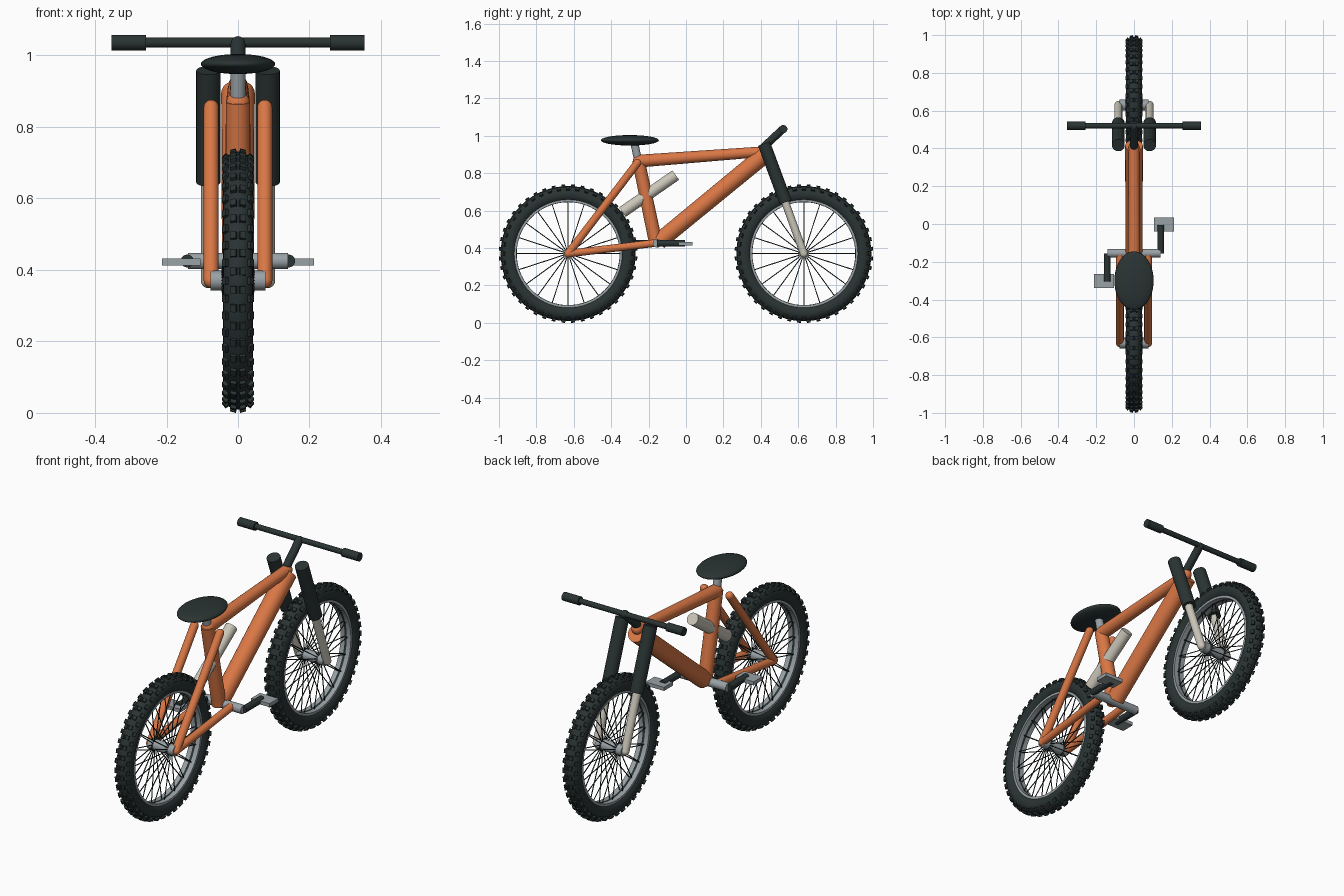
import bpy, bmesh, math
from mathutils import Vector, Matrix

if "Cube" in bpy.data.objects:
    bpy.data.objects.remove(bpy.data.objects["Cube"])


def material(name, rgb):
    m = bpy.data.materials.new(name)
    m.diffuse_color = (*rgb, 1)
    m.use_nodes = True
    m.node_tree.nodes["Principled BSDF"].inputs["Base Color"].default_value = m.diffuse_color
    return m


ORANGE = material("frame orange", (0.70, 0.185, 0.060))
DARK = material("rubber dark", (0.023, 0.033, 0.033))
GREY = material("metal grey", (0.32, 0.36, 0.38))
PALE = material("pale alloy", (0.60, 0.57, 0.49))


def finish(name, bm, mat, angle=40):
    me = bpy.data.meshes.new(name)
    bmesh.ops.recalc_face_normals(bm, faces=bm.faces[:])
    bm.to_mesh(me)
    bm.free()
    ob = bpy.data.objects.new(name, me)
    bpy.context.collection.objects.link(ob)
    me.materials.append(mat)
    bpy.ops.object.select_all(action='DESELECT')
    ob.select_set(True)
    bpy.context.view_layer.objects.active = ob
    bpy.ops.object.shade_smooth_by_angle(angle=math.radians(angle))
    return ob


def add_tube(bm, a, b, r1, r2=None, seg=24, round_ends=False):
    a, b = Vector(a), Vector(b)
    d = b - a
    r2 = r1 if r2 is None else r2
    rot = d.to_track_quat('Z', 'Y').to_matrix().to_4x4()
    bmesh.ops.create_cone(bm, cap_ends=True, segments=seg, radius1=r1, radius2=r2,
                          depth=d.length, matrix=Matrix.Translation((a + b) / 2) @ rot)
    if round_ends:
        for p, r in ((a, r1), (b, r2)):
            bmesh.ops.create_uvsphere(bm, u_segments=seg, v_segments=12, radius=r,
                                      matrix=Matrix.Translation(p) @ rot)


def tube(name, a, b, r1, mat, r2=None, round_ends=False):
    bm = bmesh.new()
    add_tube(bm, a, b, r1, r2, round_ends=round_ends)
    return finish(name, bm, mat)


def lathe(name, profile, centre, mat, steps=72):
    # closed (x, radius) profile spun about the x axis
    bm = bmesh.new()
    vs = [bm.verts.new((x, 0, r)) for x, r in profile]
    es = [bm.edges.new((vs[i], vs[(i + 1) % len(vs)])) for i in range(len(vs))]
    bmesh.ops.spin(bm, geom=vs + es, cent=(0, 0, 0), axis=(1, 0, 0),
                   angle=math.tau, steps=steps, use_duplicate=False)
    bmesh.ops.remove_doubles(bm, verts=bm.verts[:], dist=1e-5)
    bmesh.ops.translate(bm, verts=bm.verts[:], vec=centre)
    return finish(name, bm, mat)


def wheel(prefix, y):
    c = Vector((0, y, 0.37))
    # tyre and rim
    tyre = [(0.042 * math.cos(i * math.tau / 20), 0.318 + 0.043 * math.sin(i * math.tau / 20))
            for i in range(20)]
    lathe(prefix + "_tyre", tyre, c, DARK)
    lathe(prefix + "_rim", [(-0.03, 0.276), (0.03, 0.276), (0.03, 0.292), (-0.03, 0.292)], c, GREY)
    # tread knobs, staggered centre and shoulder rows
    bm = bmesh.new()
    n = 44
    for i in range(n):
        for tilt, shift in ((-50, 0), (50, 0), (-16, 0.5), (16, 0.5)):
            t = math.radians(tilt)
            m = (Matrix.Translation(c) @ Matrix.Rotation((i + shift) * math.tau / n, 4, 'X')
                 @ Matrix.Translation((0, 0, 0.318)) @ Matrix.Rotation(t, 4, 'Y')
                 @ Matrix.Translation((0, 0, 0.0445)) @ Matrix.Diagonal((0.017, 0.021, 0.015, 1)))
            bmesh.ops.create_cube(bm, size=1, matrix=m)
    finish(prefix + "_tread_knobs", bm, DARK)
    # spokes
    bm = bmesh.new()
    for i in range(20):
        a = i * math.tau / 20
        d = Vector((0, math.cos(a), math.sin(a)))
        for s in (-1, 1):
            add_tube(bm, c + d * 0.018 + Vector((s * 0.045, 0, 0)),
                     c + d * 0.28 + Vector((s * 0.008, 0, 0)), 0.0026, seg=6)
    finish(prefix + "_spokes", bm, DARK)
    # hub
    tube(prefix + "_hub", c - Vector((0.077, 0, 0)), c + Vector((0.077, 0, 0)), 0.028, GREY)


wheel("rear_wheel", -0.63)
wheel("front_wheel", 0.63)

# main frame tubes
tube("down_tube", (0, -0.145, 0.435), (0, 0.415, 0.895), 0.045, ORANGE, 0.047)
tube("top_tube", (0, -0.25, 0.865), (0, 0.41, 0.915), 0.034, ORANGE, 0.028, True)
tube("seat_tube", (0, -0.16, 0.42), (0, -0.255, 0.87), 0.036, ORANGE, 0.034)

# rear stays and fork legs on both sides
for s, side in ((-1, "left"), (1, "right")):
    x = s * 0.075
    tube(side + "_seat_stay", (x, -0.63, 0.37), (x, -0.26, 0.855), 0.021, ORANGE, round_ends=True)
    tube(side + "_chain_stay", (x, -0.63, 0.37), (x, -0.16, 0.427), 0.020, ORANGE, round_ends=True)
    x = s * 0.083
    tube(side + "_fork_upper", (x, 0.533, 0.645), (x, 0.417, 0.958), 0.034, DARK)
    tube(side + "_fork_lower", (x, 0.63, 0.37), (x, 0.525, 0.66), 0.021, PALE, round_ends=True)
    # grips
    tube(side + "_grip", (s * 0.258, 0.52, 1.036), (s * 0.354, 0.52, 1.036), 0.022, DARK)
    # crank arm and pedal
    y_end = -0.155 + s * 0.15
    tube(side + "_crank", (s * 0.142, -0.155, 0.425), (s * 0.142, y_end, 0.425), 0.018, DARK)
    bm = bmesh.new()
    bmesh.ops.create_cube(bm, size=1, matrix=Matrix.Translation((s * 0.159, y_end + 0.003, 0.4225))
                          @ Matrix.Diagonal((0.108, 0.074, 0.019, 1)))
    finish(side + "_pedal", bm, GREY)

# crank axle
tube("crank_axle", (-0.14, -0.155, 0.425), (0.14, -0.155, 0.425), 0.023, GREY)

# rear shock
tube("rear_shock", (0, -0.34, 0.592), (0, -0.055, 0.79), 0.031, PALE)

# handlebar and stem
tube("handlebar", (-0.34, 0.52, 1.036), (0.34, 0.52, 1.036), 0.014, DARK)
tube("stem", (0, 0.415, 0.94), (0, 0.515, 1.033), 0.021, DARK, round_ends=True)

# seat and post
tube("seat_post", (0, -0.25, 0.84), (0, -0.278, 0.97), 0.021, GREY)
bm = bmesh.new()
bmesh.ops.create_uvsphere(bm, u_segments=40, v_segments=20, radius=1,
                          matrix=Matrix.Translation((0, -0.30, 0.976))
                          @ Matrix.Diagonal((0.104, 0.155, 0.028, 1)))
finish("seat", bm, DARK, 80)
